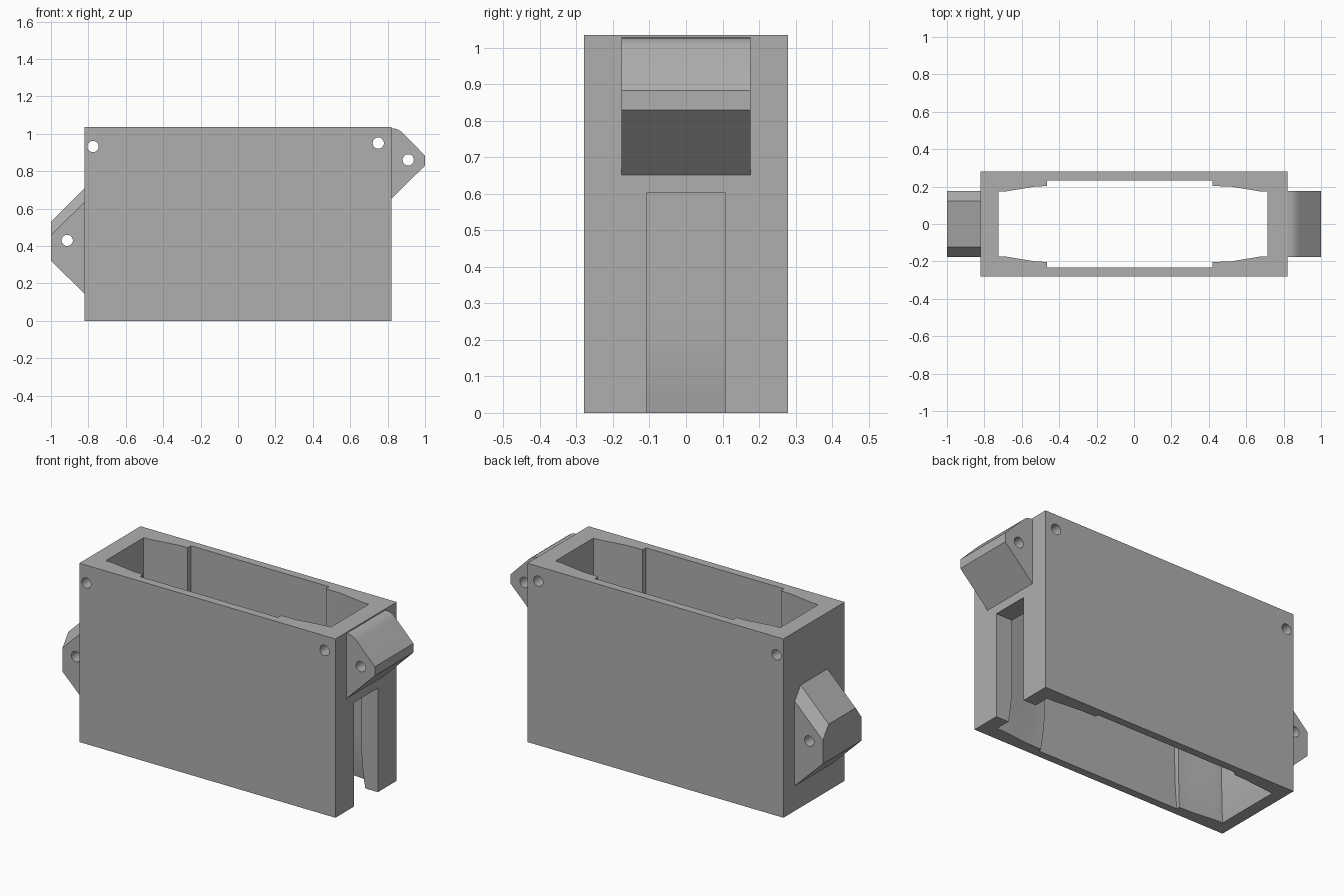
import bpy, bmesh, math
from mathutils import Matrix

cube = bpy.data.objects.get("Cube")
if cube:
    bpy.data.objects.remove(cube, do_unlink=True)

grey = bpy.data.materials.new("mid grey plastic")
grey.use_nodes = True
GREY = (0.43, 0.43, 0.43, 1)
grey.diffuse_color = GREY
grey.node_tree.nodes["Principled BSDF"].inputs["Base Color"].default_value = GREY


def finish(name, bm):
    bmesh.ops.recalc_face_normals(bm, faces=bm.faces)
    mesh = bpy.data.meshes.new(name)
    bm.to_mesh(mesh)
    bm.free()
    mesh.materials.append(grey)
    obj = bpy.data.objects.new(name, mesh)
    bpy.context.collection.objects.link(obj)
    return obj


def loft(name, rings):
    """Closed solid through rings of matching 3D points."""
    bm = bmesh.new()
    rows = [[bm.verts.new(p) for p in ring] for ring in rings]
    n = len(rows[0])
    for a, b in zip(rows, rows[1:]):
        for i in range(n):
            j = (i + 1) % n
            bm.faces.new((a[i], a[j], b[j], b[i]))
    bm.faces.new(rows[0])
    bm.faces.new(rows[-1])
    return finish(name, bm)


def box(name, x0, x1, y, z0, z1):
    return loft(name, [[(x0, -y, z), (x1, -y, z), (x1, y, z), (x0, y, z)] for z in (z0, z1)])


def pin(x, z, radius=0.03):
    """Cutter for a round hole along y."""
    bm = bmesh.new()
    bmesh.ops.create_cone(bm, cap_ends=True, segments=32, radius1=radius, radius2=radius, depth=1,
                          matrix=Matrix.Translation((x, 0, z)) @ Matrix.Rotation(math.pi / 2, 4, "X"))
    return finish("hole_cutter", bm)


def cut(obj, cutters):
    bpy.context.view_layer.objects.active = obj
    for c in cutters:
        c.hide_render = True
        mod = obj.modifiers.new("cut", "BOOLEAN")
        mod.operation, mod.solver, mod.object = "DIFFERENCE", "EXACT", c
        bpy.ops.object.modifier_apply(modifier=mod.name)
        bpy.data.objects.remove(c, do_unlink=True)


def cavity_ring(z, flare):
    """Stepped opening; flare widens it towards the bottom."""
    half = [(-0.725, 0.173), (-0.68, 0.175), (-0.53, 0.2), (-0.465, 0.203), (-0.465, 0.233),
            (0.42, 0.233), (0.42, 0.203), (0.52, 0.2), (0.67, 0.175), (0.715, 0.173)]
    half = [(x * (1 + 0.035 * flare), y + (0.24 - y) * 0.35 * flare) for x, y in half]
    return [(x, y, z) for x, y in half] + [(x, -y, z) for x, y in reversed(half)]


# Hollow housing with a flared lower mouth
TOP = 1.035
housing = box("housing", -0.82, 0.82, 0.28, 0, TOP)
steps = 6
rings = [cavity_ring(-0.05, 1)]
rings += [cavity_ring(0.25 * i / steps, (1 - i / steps) ** 2) for i in range(steps + 1)]
rings.append(cavity_ring(TOP + 0.05, 0))
cut(housing, [loft("cavity_cutter", rings),
              box("slot_cutter", 0.6, 0.9, 0.108, -0.1, 0.602),
              pin(-0.775, 0.932), pin(0.75, 0.95)])

# Left lug, rounded at its upper corner
profile = [(0.82, 0.652), (1, 0.83), (1, 0.883), (0.885, 1.0),
           (0.872, 1.012), (0.857, 1.022), (0.84, 1.027), (0.82, 1.028)]
left_lug = loft("left_lug", [[(x, y, z) for x, z in profile] for y in (-0.177, 0.177)])
cut(left_lug, [pin(0.91, 0.86)])

# Right lug, with both upper side edges chamfered
right_lug = loft("right_lug", [
    [(-0.82, y, 0.145), (-1, y, 0.32), (-1, y, 0.53 - drop), (-0.82, y, 0.708 - drop)]
    for y, drop in ((-0.177, 0.073), (-0.123, 0), (0.123, 0), (0.177, 0.073))])
cut(right_lug, [pin(-0.913, 0.43)])

for obj in (housing, left_lug, right_lug):
    bpy.ops.object.select_all(action="DESELECT")
    obj.select_set(True)
    bpy.context.view_layer.objects.active = obj
    bpy.ops.object.shade_smooth_by_angle(angle=math.radians(20))
